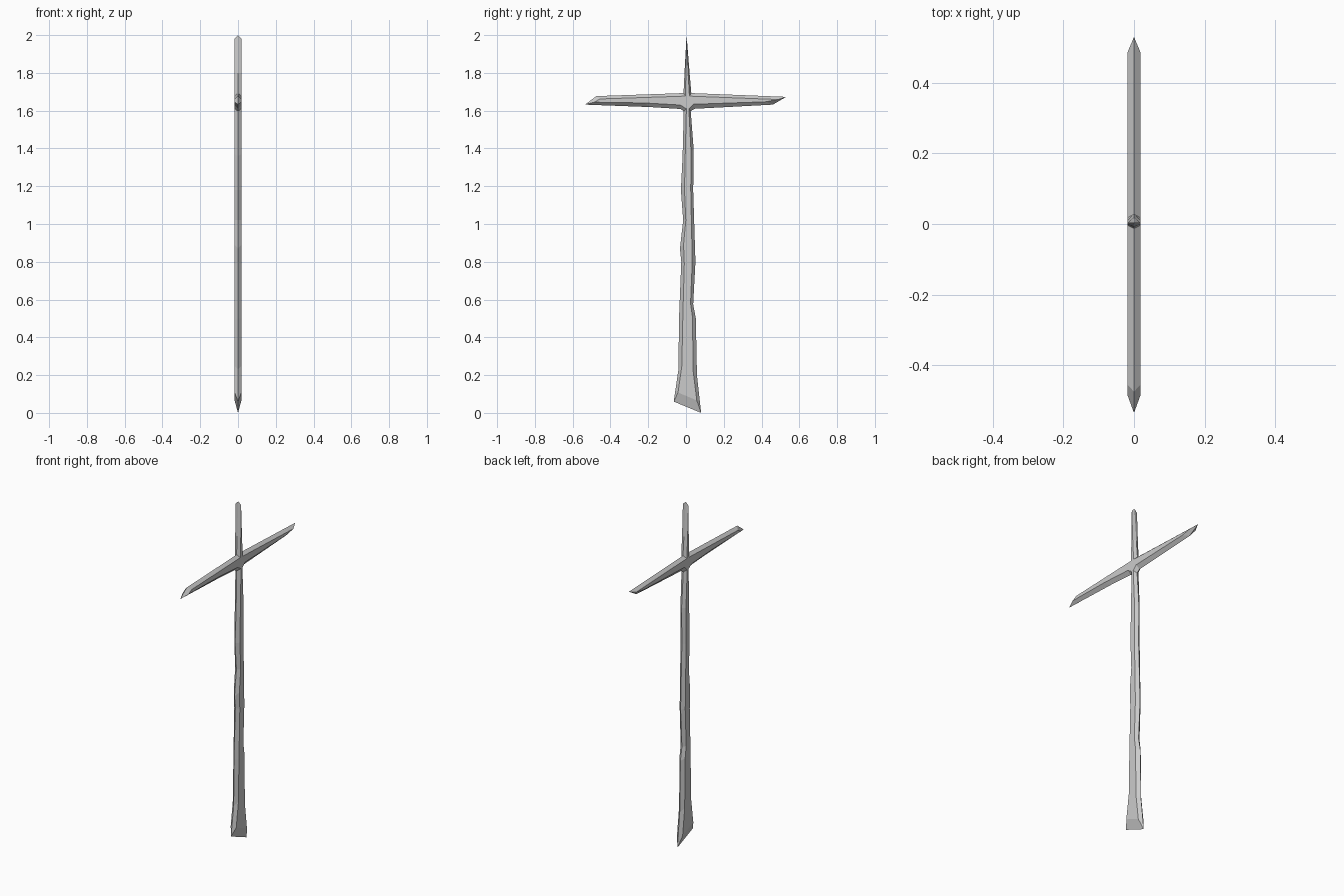
import bpy, bmesh

HALF = 0.018  # half thickness of the slab

# Silhouette on the centre plane, paired with the inset flat-face edge: (y, z, inner y, inner z)
PROFILE = [
    (0.003, 2.0, 0.003, 1.982),        # top tip
    (-0.008, 1.80, 0.0, 1.80),
    (-0.013, 1.693, -0.004, 1.677),
    (-0.475, 1.677, -0.455, 1.662),    # left arm
    (-0.535, 1.632, -0.486, 1.645),
    (-0.19, 1.619, -0.22, 1.641),
    (-0.03, 1.609, -0.03, 1.630),
    (-0.012, 1.597, 0.002, 1.610),
    (-0.018, 1.36, -0.004, 1.37),      # left side of post
    (-0.027, 1.18, -0.008, 1.18),
    (-0.015, 1.02, -0.001, 1.02),
    (-0.032, 0.87, -0.013, 0.89),
    (-0.025, 0.80, -0.009, 0.79),
    (-0.037, 0.50, -0.017, 0.50),
    (-0.04, 0.23, -0.022, 0.25),
    (-0.065, 0.06, -0.042, 0.108),     # slanted foot
    (0.08, 0.0, 0.057, 0.066),
    (0.058, 0.20, 0.038, 0.22),        # right side of post
    (0.052, 0.50, 0.034, 0.51),
    (0.038, 0.575, 0.024, 0.58),
    (0.05, 0.80, 0.033, 0.80),
    (0.038, 1.18, 0.025, 1.18),
    (0.041, 1.39, 0.026, 1.39),
    (0.025, 1.597, 0.015, 1.610),
    (0.045, 1.610, 0.040, 1.634),      # right arm
    (0.46, 1.632, 0.42, 1.647),
    (0.53, 1.673, 0.487, 1.659),
    (0.028, 1.693, 0.018, 1.677),
    (0.019, 1.80, 0.011, 1.80),
]

# Rough wooden cross: bevelled slab with a ridge around the outline
bm = bmesh.new()
ridge = [bm.verts.new((0, p[0], p[1])) for p in PROFILE]
n = len(PROFILE)
for side in (-HALF, HALF):
    inner = [bm.verts.new((side, p[2], p[3])) for p in PROFILE]
    for i in range(n):
        j = (i + 1) % n
        bm.faces.new((ridge[i], ridge[j], inner[j], inner[i]))
    cap = bm.faces.new(inner)
    cap.normal_update()
    bmesh.ops.triangulate(bm, faces=[cap])
bmesh.ops.recalc_face_normals(bm, faces=bm.faces)
mesh = bpy.data.meshes.new("wooden_cross")
bm.to_mesh(mesh)
bm.free()
cross = bpy.data.objects.new("wooden_cross", mesh)
bpy.context.collection.objects.link(cross)
